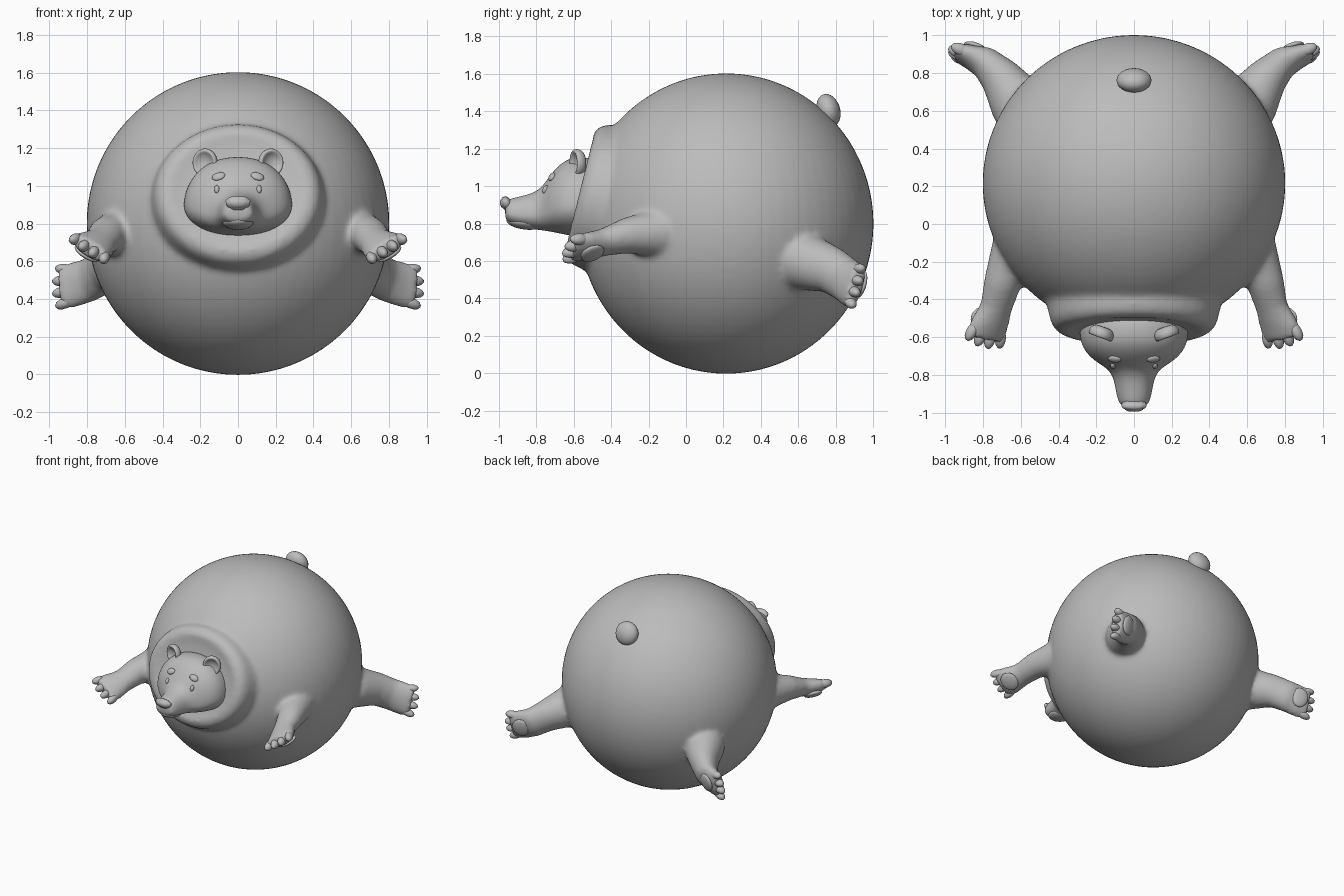
import bpy, bmesh, math
from mathutils import Vector, Matrix
from mathutils.bvhtree import BVHTree

if "Cube" in bpy.data.objects:
    bpy.data.objects.remove(bpy.data.objects["Cube"])

fur = bpy.data.materials.new("plain_grey")
fur.diffuse_color = (0.5, 0.5, 0.5, 1)
fur.use_nodes = True
fur.node_tree.nodes["Principled BSDF"].inputs["Base Color"].default_value = fur.diffuse_color


def finish(name, bm, subsurf=0):
    bmesh.ops.recalc_face_normals(bm, faces=bm.faces)
    for f in bm.faces:
        f.smooth = True
    me = bpy.data.meshes.new(name)
    bm.to_mesh(me)
    bm.free()
    me.materials.append(fur)
    ob = bpy.data.objects.new(name, me)
    bpy.context.collection.objects.link(ob)
    if subsurf:
        ob.modifiers.new("subsurf", 'SUBSURF').levels = subsurf
    return ob


def frame(long_axis, wide_axis):
    """Rotation whose x runs along long_axis and y roughly along wide_axis."""
    x = Vector(long_axis).normalized()
    z = x.cross(Vector(wide_axis)).normalized()
    return Matrix((x, z.cross(x), z)).transposed().to_4x4()


def blob(bm, pos, radii, rot=Matrix(), seg=24):
    m = Matrix.Translation(pos) @ rot @ Matrix.Diagonal((*radii, 1))
    bmesh.ops.create_uvsphere(bm, u_segments=seg, v_segments=seg * 2 // 3, radius=1, matrix=m)


def loft(bm, rings):
    vs = [[bm.verts.new(p) for p in r] for r in rings]
    n = len(vs[0])
    for a, b in zip(vs, vs[1:]):
        for i in range(n):
            j = (i + 1) % n
            bm.faces.new((a[i], a[j], b[j], b[i]))
    bm.faces.new(vs[0])
    bm.faces.new(vs[-1][::-1])


def limb(bm, pts, wide, s):
    """Tapered leg through (centre, half width, half thickness)."""
    rings = []
    for i, (c, rw, rt) in enumerate(pts):
        t = Vector(pts[min(i + 1, len(pts) - 1)][0]) - Vector(pts[max(i - 1, 0)][0])
        r = frame(t, wide)
        ring = []
        for k in range(20):
            a = math.tau * k / 20
            p = Vector(c) + r @ Vector((0, rw * math.cos(a), rt * math.sin(a)))
            ring.append((p.x * s, p.y, p.z))
        rings.append(ring)
    loft(bm, rings)


# body, collar and legs fused into one skin
FRONT_W, HIND_W = Vector((.82, .2, .53)), Vector((0, .25, .97))
front = [((.5, .0, .75), .17, .17), ((.64, -.16, .75), .13, .13), ((.70, -.32, .735), .1, .095),
         ((.73, -.44, .70), .09, .07), ((.77, -.54, .675), .115, .06), ((.79, -.61, .665), .115, .042)]
hind = [((.45, .45, .64), .2, .2), ((.63, .66, .59), .15, .15), ((.71, .78, .55), .125, .11),
        ((.79, .855, .50), .12, .085), ((.87, .885, .475), .125, .06), ((.94, .91, .465), .12, .042)]
bm = bmesh.new()
blob(bm, (0, .215, .8), (.803, .788, .803), seg=64)
rot = frame((0, -.97, .24), (1, 0, 0))
prof = [(.48, -.25), (.46, -.12), (.44, -.04), (.415, -.005), (.37, .012), (.3, .0), (.1, -.01)]
loft(bm, [[Vector((0, -.56, .965)) + rot @ Vector((h, r * math.cos(math.tau * k / 40),
                                                 .87 * r * math.sin(math.tau * k / 40)))
           for k in range(40)] for r, h in prof])
for s in (1, -1):
    limb(bm, front, FRONT_W, s)
    limb(bm, hind, HIND_W, s)
body = finish("body_and_legs", bm)
m = body.modifiers.new("fuse", 'REMESH')
m.mode = 'VOXEL'
m.voxel_size = .017
m.use_smooth_shade = True
m = body.modifiers.new("soften", 'SMOOTH')
m.factor = .5
m.iterations = 8

# toes and sole pads
for s, side in ((1, "left"), (-1, "right")):
    for label, mid, d, w, sole in (
            ("front", Vector((.79, -.605, .665)), Vector((.3, -.93, -.15)), FRONT_W, Vector((.745 + .055, -.5, .64))),
            ("hind", Vector((.935, .908, .465)), Vector((.93, .3, -.12)), HIND_W, Vector((.84, .935, .475)))):
        flip = Matrix.Diagonal((s, 1, 1, 1))
        bm = bmesh.new()
        for k in range(4):
            off = (k - 1.5) / 1.5
            c = mid + w * off * .092 - d * .018 * off * off
            blob(bm, c, (.056, .029, .032), frame(d + w * off * .25, w), 14)
        pad_rot = frame(d, w)
        blob(bm, sole, (.065, .075, .022), pad_rot, 20)
        bm.transform(flip)
        finish(f"{label}_toes_{side}", bm)

# head: sections along y as (y, half width, top, bottom)
bm = bmesh.new()
secs = [(-.44, .27, 1.14, .75), (-.56, .293, 1.16, .733), (-.63, .285, 1.15, .735), (-.685, .255, 1.11, .748),
        (-.73, .205, 1.055, .757), (-.77, .135, .995, .763), (-.82, .108, .962, .77),
        (-.89, .096, .945, .783), (-.945, .083, .932, .80), (-.968, .06, .915, .825)]
rings = []
for y, w, zt, zb in secs:
    zm = zb + (zt - zb) * .38
    ring = []
    for k in range(24):
        a = math.tau * k / 24
        c, sn = math.cos(a), math.sin(a)
        x = w * math.copysign(abs(c) ** .9, c)
        ring.append((x, y, zm + (zt - zm if sn > 0 else zm - zb) * sn))
    rings.append(ring)
loft(bm, rings)
bm.normal_update()
tree = BVHTree.FromBMesh(bm)
head = finish("head", bm, 2)

# eyes and brows laid on the head surface
for s, side in ((1, "left"), (-1, "right")):
    for label, x, z, rx, rz, tilt in (("eye", .112, .982, .014, .023, 0), ("brow", .103, 1.05, .036, .024, .25)):
        p, n, _, _ = tree.ray_cast(Vector((x * s, -2, z)), Vector((0, 1, 0)))
        if n.y > 0:
            n = -n
        bm = bmesh.new()
        blob(bm, p, (.014, rx, rz), frame(n, (1, 0, -tilt * s)), 18)
        finish(f"{label}_{side}", bm)
    # ears: rounded cups with a rim
    bm = bmesh.new()
    ear_rot = frame((.35 * s, -.94, 0), (1, .35 * s, 0))
    ear = [(-.035, .03), (-.03, .06), (-.005, .077), (.022, .075), (.03, .062), (.015, .05), (.0, .02)]
    loft(bm, [[Vector((.172 * s, -.578, 1.122)) + ear_rot @ Vector((h, .92 * r * math.cos(math.tau * k / 20),
              1.02 * r * math.sin(math.tau * k / 20))) for k in range(20)] for h, r in ear])
    finish(f"ear_{side}", bm, 1)

# nose
bm = bmesh.new()
bmesh.ops.create_cube(bm, size=1, matrix=Matrix.Translation((0, -.967, .907)) @ Matrix.Diagonal((.15, .07, .078, 1)))
for v in bm.verts:
    if v.co.z < .9:
        v.co.x *= .75
        v.co.y += .012
bmesh.ops.bevel(bm, geom=bm.edges[:], offset=.016, segments=2, affect='EDGES')
finish("nose", bm, 1)

# lower jaw set under the muzzle, leaving a mouth line
bm = bmesh.new()
blob(bm, (0, -.86, .805), (.082, .1, .037), Matrix.Rotation(-.12, 4, 'X'))
finish("lower_jaw", bm)

# tail
bm = bmesh.new()
blob(bm, (0, .762, 1.405), (.093, .062, .09), Matrix.Rotation(.3, 4, 'X'))
finish("tail", bm)
